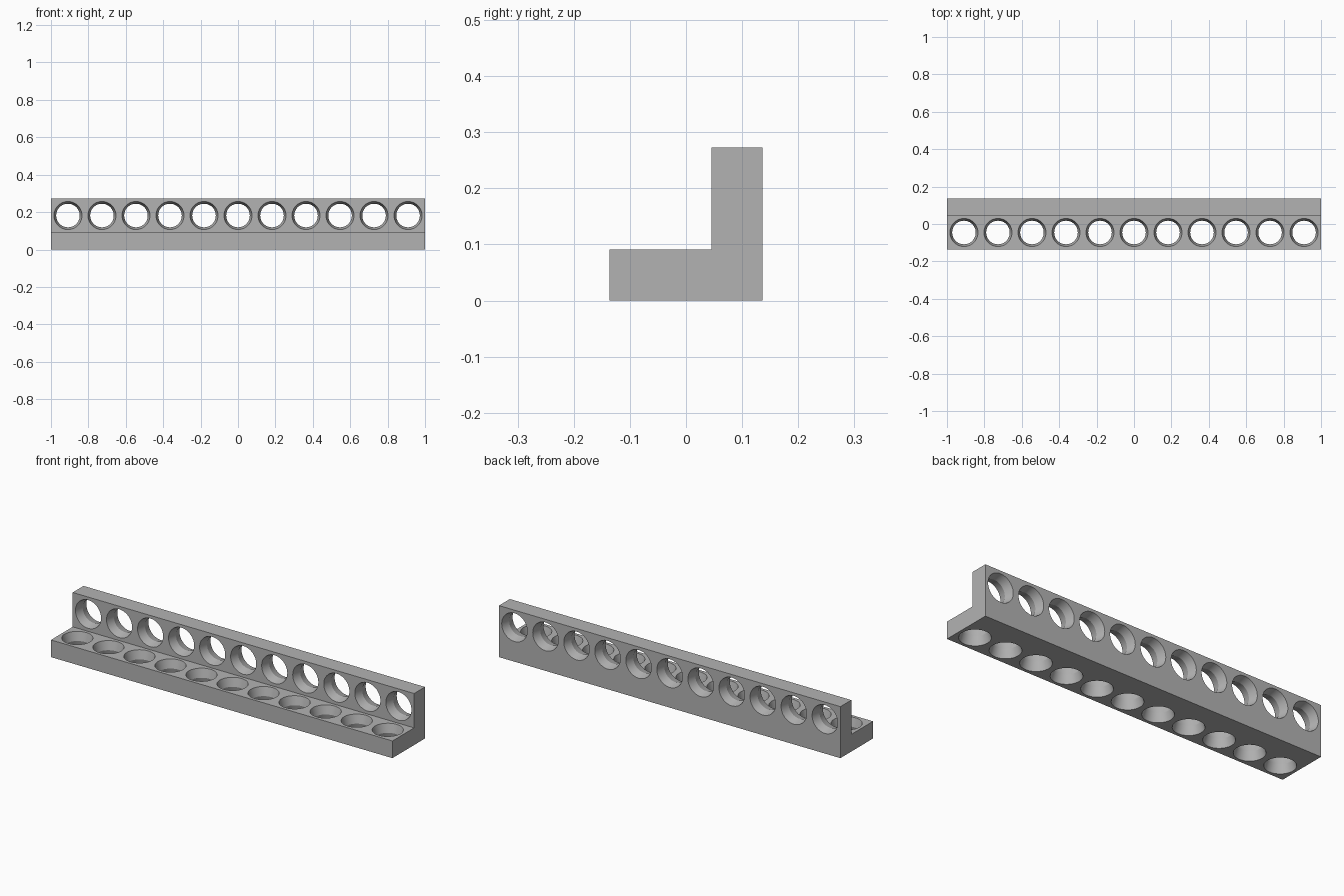
import bpy, bmesh, math
from mathutils import Matrix, Vector

if "Cube" in bpy.data.objects:
    bpy.data.objects.remove(bpy.data.objects["Cube"], do_unlink=True)

HOLES = 11
PITCH = 2 / HOLES
THICK = PITCH / 2
HALF = PITCH * 0.75          # half of the depth
MOUTH, WAIST = 0.075, 0.063  # hole radii at the faces and mid-thickness
EPS = 0.004

grey = bpy.data.materials.new("grey")
grey.use_nodes = True
colour = (0.45, 0.45, 0.45, 1)
grey.diffuse_color = colour
grey.node_tree.nodes["Principled BSDF"].inputs["Base Color"].default_value = colour


def make_object(name, bm):
    bmesh.ops.recalc_face_normals(bm, faces=bm.faces)
    mesh = bpy.data.meshes.new(name)
    bm.to_mesh(mesh)
    bm.free()
    mesh.materials.append(grey)
    obj = bpy.data.objects.new(name, mesh)
    bpy.context.collection.objects.link(obj)
    return obj


def add_hourglass(bm, matrix, sides=48):
    """Closed double cone along local z, narrowest in the middle."""
    reach = THICK / 2 + EPS
    wide = WAIST + (MOUTH - WAIST) * reach / (THICK / 2)
    rings = []
    for z, r in ((-reach, wide), (0, WAIST), (reach, wide)):
        ring = bmesh.ops.create_circle(bm, segments=sides, radius=r,
                                       matrix=matrix @ Matrix.Translation((0, 0, z)))
        rings.append(ring["verts"])
    for low, high in zip(rings, rings[1:]):
        for i in range(sides):
            j = (i + 1) % sides
            bm.faces.new((low[i], low[j], high[j], high[i]))
    bm.faces.new(rings[0])
    bm.faces.new(rings[-1])


# L-shaped bar, extruded along x
bm = bmesh.new()
inner = HALF - THICK
profile = [(-HALF, 0), (HALF, 0), (HALF, 2 * HALF), (inner, 2 * HALF),
           (inner, THICK), (-HALF, THICK)]
face = bm.faces.new([bm.verts.new((-1, y, z)) for y, z in profile])
side = bmesh.ops.extrude_face_region(bm, geom=[face])
bmesh.ops.translate(bm, vec=(2, 0, 0),
                    verts=[v for v in side["geom"] if isinstance(v, bmesh.types.BMVert)])
bar = make_object("angle_bar", bm)

# Flared holes through the base flange and the upright flange
bm = bmesh.new()
for i in range(HOLES):
    x = -1 + PITCH * (i + 0.5)
    add_hourglass(bm, Matrix.Translation((x, -THICK / 2, THICK / 2)))
    add_hourglass(bm, Matrix.Translation((x, HALF - THICK / 2, PITCH))
                  @ Matrix.Rotation(math.pi / 2, 4, 'X'))
cutter = make_object("hole_cutter", bm)
cutter.hide_render = True

cut = bar.modifiers.new("holes", 'BOOLEAN')
cut.operation = 'DIFFERENCE'
cut.solver = 'EXACT'
cut.object = cutter

bpy.ops.object.select_all(action='DESELECT')
bar.select_set(True)
bpy.context.view_layer.objects.active = bar
bpy.ops.object.modifier_apply(modifier=cut.name)
bpy.data.objects.remove(cutter, do_unlink=True)
bpy.ops.object.shade_smooth_by_angle(angle=math.radians(20))
